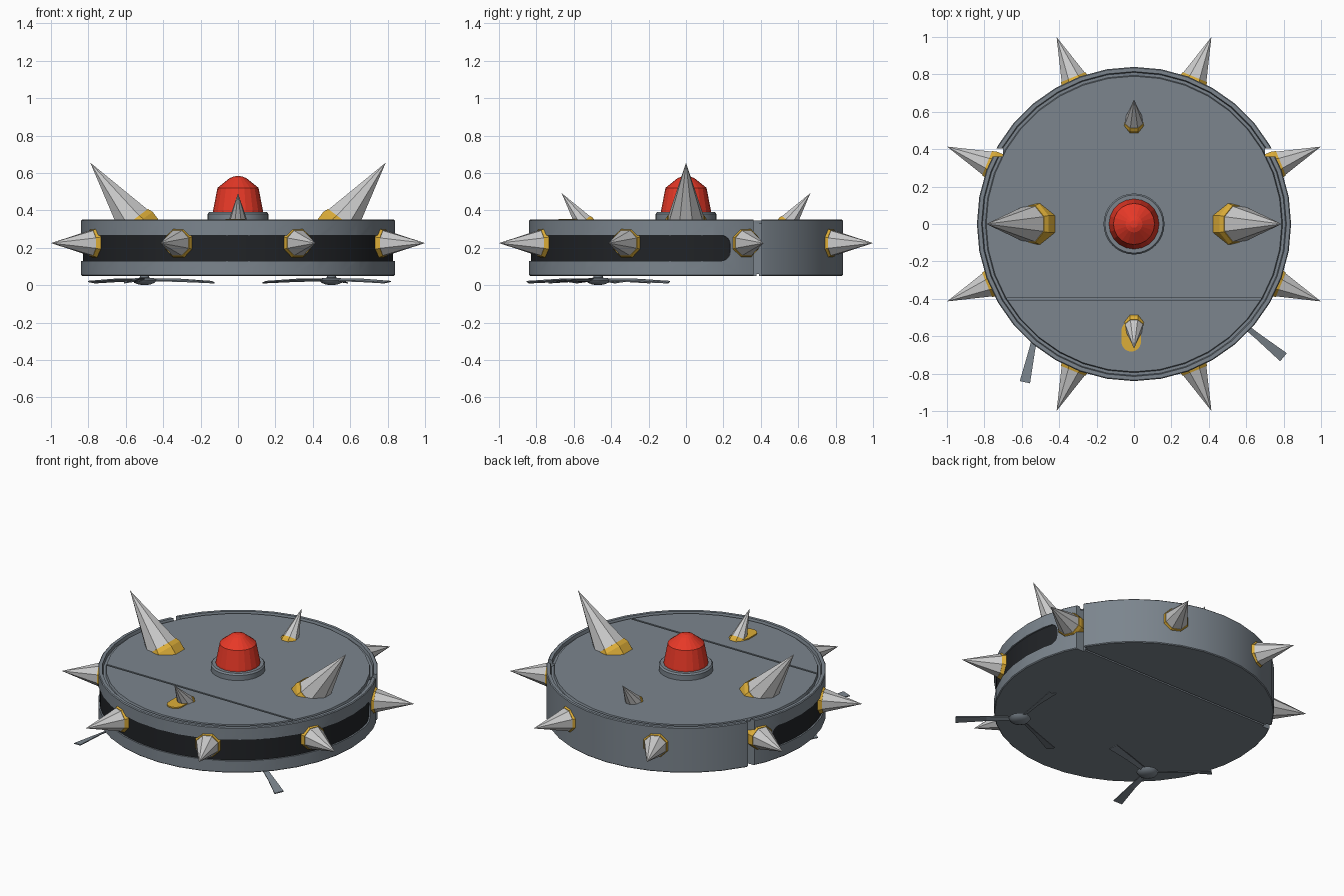
import bpy, bmesh
from math import sin, cos, pi, radians, sqrt
from mathutils import Vector, Matrix

if "Cube" in bpy.data.objects:
    bpy.data.objects.remove(bpy.data.objects["Cube"])


def material(name, rgb):
    m = bpy.data.materials.new(name)
    m.diffuse_color = (*rgb, 1)
    m.use_nodes = True
    m.node_tree.nodes["Principled BSDF"].inputs["Base Color"].default_value = m.diffuse_color
    return m


RED = material("red", (0.80, 0.04, 0.02))
GOLD = material("gold", (0.72, 0.42, 0.04))
SILVER = material("silver", (0.62, 0.63, 0.65))
BLACK = material("black", (0.015, 0.017, 0.02))
GREY = material("grey", (0.20, 0.235, 0.27))


def finish(name, bm, mat, smooth=None):
    bmesh.ops.recalc_face_normals(bm, faces=bm.faces)
    me = bpy.data.meshes.new(name)
    bm.to_mesh(me)
    bm.free()
    me.materials.append(mat)
    ob = bpy.data.objects.new(name, me)
    bpy.context.collection.objects.link(ob)
    if smooth:
        shade(ob, smooth)
    return ob


def shade(ob, angle):
    bpy.ops.object.select_all(action='DESELECT')
    ob.select_set(True)
    bpy.context.view_layer.objects.active = ob
    bpy.ops.object.shade_smooth_by_angle(angle=radians(angle))


def lathe(name, profile, n, mat, matrix=Matrix(), smooth=None, offset=0.0):
    """Revolve (radius, height) points round local z; radius 0 makes a pole."""
    bm = bmesh.new()
    rings = []
    for r, z in profile:
        if r == 0:
            rings.append([bm.verts.new((0, 0, z))] * n)
        else:
            rings.append([bm.verts.new((r * cos(2 * pi * (i + offset) / n),
                                        r * sin(2 * pi * (i + offset) / n), z)) for i in range(n)])
    for a, b in zip(rings, rings[1:]):
        for i in range(n):
            j = (i + 1) % n
            bm.faces.new(list(dict.fromkeys((a[i], a[j], b[j], b[i]))))
    for ring in (rings[0], rings[-1]):
        if ring[0] is not ring[1]:
            bm.faces.new(ring)
    bm.transform(matrix)
    return finish(name, bm, mat, smooth)


def box(name, centre, size, mat):
    bm = bmesh.new()
    bmesh.ops.create_cube(bm, size=1, matrix=Matrix.Translation(centre) @ Matrix.Diagonal((*size, 1)))
    return finish(name, bm, mat)


def cut(ob, cutter):
    mod = ob.modifiers.new("cut", 'BOOLEAN')
    mod.operation, mod.solver, mod.object = 'DIFFERENCE', 'EXACT', cutter
    bpy.context.view_layer.objects.active = ob
    bpy.ops.object.modifier_apply(modifier=mod.name)
    bpy.data.objects.remove(cutter)


def band(name, r0, r1, mat):
    """Curved strip round the front with rounded ends."""
    bm = bmesh.new()
    end, half, corner = radians(106.5), 0.068, 0.05
    steps = [-end + radians(a) for a in (0, 0.3, 0.8, 1.6, 2.5, 3.4)]
    angles = steps + [radians(a) for a in range(-100, 101, 4)] + [-a for a in reversed(steps)]
    rings = []
    for a in angles:
        d = max(0, corner - (end - abs(a)) * 0.84)
        h = half - corner + sqrt(max(0, corner ** 2 - d ** 2))
        rings.append([bm.verts.new((r * sin(a), -r * cos(a), 0.198 + s * h))
                      for r, s in ((r0, -1), (r1, -1), (r1, 1), (r0, 1))])
    for a, b in zip(rings, rings[1:]):
        for i in range(4):
            j = (i + 1) % 4
            bm.faces.new((a[i], a[j], b[j], b[i]))
    bm.faces.new(rings[0])
    bm.faces.new(rings[-1])
    return finish(name, bm, mat)


# Disc body with raised rim and groove round the top plate
body = lathe("body", [(0, 0.05), (0.835, 0.05), (0.84, 0.055), (0.84, 0.345), (0.835, 0.35), (0.815, 0.35),
                      (0.81, 0.33), (0.795, 0.33), (0.79, 0.346), (0, 0.346)], 36, GREY)
cut(body, band("band_cutter", 0.826, 0.9, GREY))
for s in (-1, 1):
    cut(body, box("side_notch_cutter", (s * 0.80, 0.383, 0.2), (0.20, 0.042, 0.5), GREY))
cut(body, box("top_seam_cutter", (0, -0.40, 0.35), (1.36, 0.012, 0.03), GREY))
cut(body, box("bottom_seam_cutter", (0, 0.383, 0.045), (1.6, 0.012, 0.03), GREY))
shade(body, 25)

# Dark sensor strip
shade(band("sensor_strip", 0.79, 0.829, BLACK), 25)

# Beacon on its collar
lathe("beacon_collar", [(0, 0.33), (0.163, 0.33), (0.163, 0.38), (0.155, 0.39), (0, 0.39)], 32, GREY, smooth=30)
lathe("beacon", [(0, 0.38), (0.135, 0.38), (0.133, 0.40), (0.11, 0.52), (0.045, 0.572), (0.02, 0.582), (0, 0.583)],
      20, RED)


def spike(name, tip, direction, length, r, base_r, base_depth):
    """Eight-sided cone with a gold socket at its foot."""
    d = Vector(direction).normalized()
    m = Matrix.Translation(Vector(tip) - d * length) @ d.to_track_quat('Z', 'Y').to_matrix().to_4x4()
    lathe(name, [(0, 0), (r, 0), (0, length)], 8, SILVER, m, offset=0.5)
    lathe(name + "_socket", [(0, -base_depth), (base_r, -base_depth), (base_r, -base_depth * 0.3),
                             (r * 1.03, 0.003), (0, 0.003)], 8, GOLD, m, offset=0.5)


# Ring of eight side spikes
for k in range(8):
    a = radians(22.5 + 45 * k)
    d = Vector((cos(a), sin(a), 0))
    spike(f"side_spike_{k + 1}", d * 1.082 + Vector((0, 0, 0.225)), d, 0.235, 0.073, 0.083, 0.06)

# Leaning top spikes: large pair left and right, small pair front and back
for s, side, end in ((-1, "left", "front"), (1, "right", "back")):
    spike(f"top_spike_{side}", (s * 0.79, 0, 0.655), (s * 0.6, 0, 0.8), 0.386, 0.103, 0.118, 0.08)
    spike(f"top_spike_{end}", (0, s * 0.665, 0.492), (0, s * 0.6, 0.8), 0.193, 0.052, 0.059, 0.04)

# Oblong gold button under the front spike
bm = bmesh.new()
outline = [(-0.015 + 0.052 * cos(a), (-0.57 if sin(a) > 0 else -0.63) + 0.052 * sin(a))
           for a in (2 * pi * (i + 0.5) / 20 for i in range(20))]
face = bm.faces.new([bm.verts.new((x, y, 0.335)) for x, y in outline])
top = bmesh.ops.extrude_face_region(bm, geom=[face])["geom"]
bmesh.ops.translate(bm, vec=(0, 0, 0.019), verts=[v for v in top if isinstance(v, bmesh.types.BMVert)])
finish("front_button", bm, GOLD)

# Underside sweeper brushes with three blades each
for side, x, turn in (("left", -0.50, 257.5), ("right", 0.50, -39)):
    place = Matrix.Translation((x, -0.47, 0))
    lathe(f"brush_hub_{side}", [(0, 0), (0.03, 0.003), (0.055, 0.013), (0.066, 0.028), (0.05, 0.038),
                                (0.025, 0.04), (0.025, 0.06), (0, 0.06)], 16, GREY, place, smooth=40)
    for k in range(3):
        bm = bmesh.new()
        ends = [[bm.verts.new((r, w * s, z + s * tilt + t)) for s, t in ((-1, -.003), (1, -.003), (1, .003), (-1, .003))]
                for r, w, z, tilt in ((0.04, 0.012, 0.028, 0.004), (0.20, 0.016, 0.026, 0.006), (0.385, 0.028, 0.016, 0.004))]
        for a, b in zip(ends, ends[1:]):
            for i in range(4):
                j = (i + 1) % 4
                bm.faces.new((a[i], a[j], b[j], b[i]))
        bm.faces.new(ends[0])
        bm.faces.new(ends[-1])
        bm.transform(place @ Matrix.Rotation(radians(turn + 120 * k), 4, 'Z'))
        finish(f"brush_blade_{side}_{k + 1}", bm, GREY)
